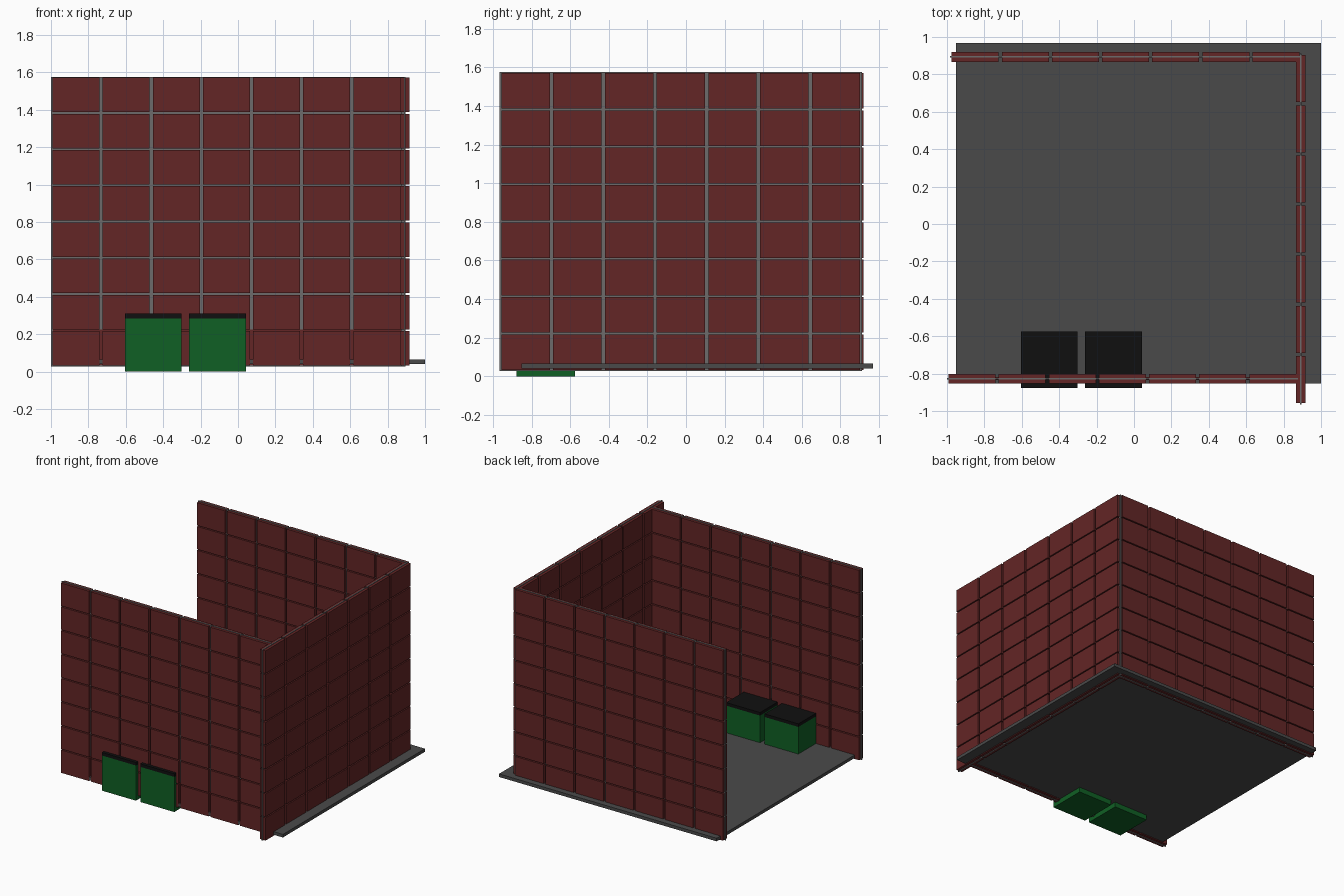
import bpy, bmesh
from mathutils import Matrix, Vector

if "Cube" in bpy.data.objects:
    bpy.data.objects.remove(bpy.data.objects["Cube"])


def material(name, r, g, b):
    m = bpy.data.materials.new(name)
    m.diffuse_color = (r, g, b, 1)
    m.use_nodes = True
    m.node_tree.nodes["Principled BSDF"].inputs["Base Color"].default_value = m.diffuse_color
    return m


BRICK = material("brick red", 0.125, 0.019, 0.019)
MORTAR = material("mortar grey", 0.15, 0.145, 0.145)
FLOOR = material("floor grey", 0.068, 0.068, 0.068)
GREEN = material("crate green", 0.005, 0.115, 0.018)
BLACK = material("lid black", 0.005, 0.005, 0.005)


def boxes(name, mat, spans):
    """One object made of axis-aligned boxes given as (low corner, high corner)."""
    bm = bmesh.new()
    for lo, hi in spans:
        lo, hi = Vector(lo), Vector(hi)
        bmesh.ops.create_cube(bm, size=1, matrix=Matrix.Translation((lo + hi) / 2)
                              @ Matrix.Diagonal((*(hi - lo), 1)))
    mesh = bpy.data.meshes.new(name)
    bm.to_mesh(mesh)
    bm.free()
    mesh.materials.append(mat)
    ob = bpy.data.objects.new(name, mesh)
    bpy.context.collection.objects.link(ob)
    return ob


# Wall: thin mortar sheet with a grid of bricks on both faces
COLS, ROWS, STEP_U, STEP_Z = 7, 8, 0.268, 0.1935
GAP_U, GAP_Z, Z0 = 0.017, 0.009, 0.028
HALF, CORE = 0.026, 0.004


def wall(name, start, centre, along_y=False):
    def span(u0, u1, v0, v1, z0, z1):
        lo, hi = (u0, v0, z0), (u1, v1, z1)
        if along_y:
            lo, hi = (v0, u0, z0), (v1, u1, z1)
        return lo, hi

    end = start + COLS * STEP_U
    boxes(name + "_mortar", MORTAR,
          [span(start, end, centre - CORE, centre + CORE, Z0, Z0 + ROWS * STEP_Z)])
    bricks = []
    for i in range(COLS):
        for j in range(ROWS):
            u, z = start + i * STEP_U, Z0 + j * STEP_Z
            for v0, v1 in ((-HALF, -CORE), (CORE, HALF)):
                bricks.append(span(u + GAP_U / 2, u + STEP_U - GAP_U / 2,
                                   centre + v0, centre + v1,
                                   z + GAP_Z / 2, z + STEP_Z - GAP_Z / 2))
    boxes(name + "_bricks", BRICK, bricks)


wall("front_wall", -1.0, -0.827)
wall("back_wall", -0.983, 0.893)
wall("right_wall", -0.965, 0.892, along_y=True)

# Red backing behind the lowest front course
boxes("front_base_course", BRICK, [((-0.99, -0.835, 0.034), (0.872, -0.819, 0.226))])

# Floor slab
boxes("floor", FLOOR, [((-0.953, -0.853, 0.04), (1.0, 0.968, 0.065))])

# Crates with dark lids, standing through the front wall
for i, x in enumerate((-0.605, -0.261)):
    boxes(f"crate_{i + 1}", GREEN, [((x, -0.878, 0), (x + 0.304, -0.576, 0.285))])
    boxes(f"crate_lid_{i + 1}", BLACK, [((x, -0.878, 0.285), (x + 0.304, -0.576, 0.31))])
